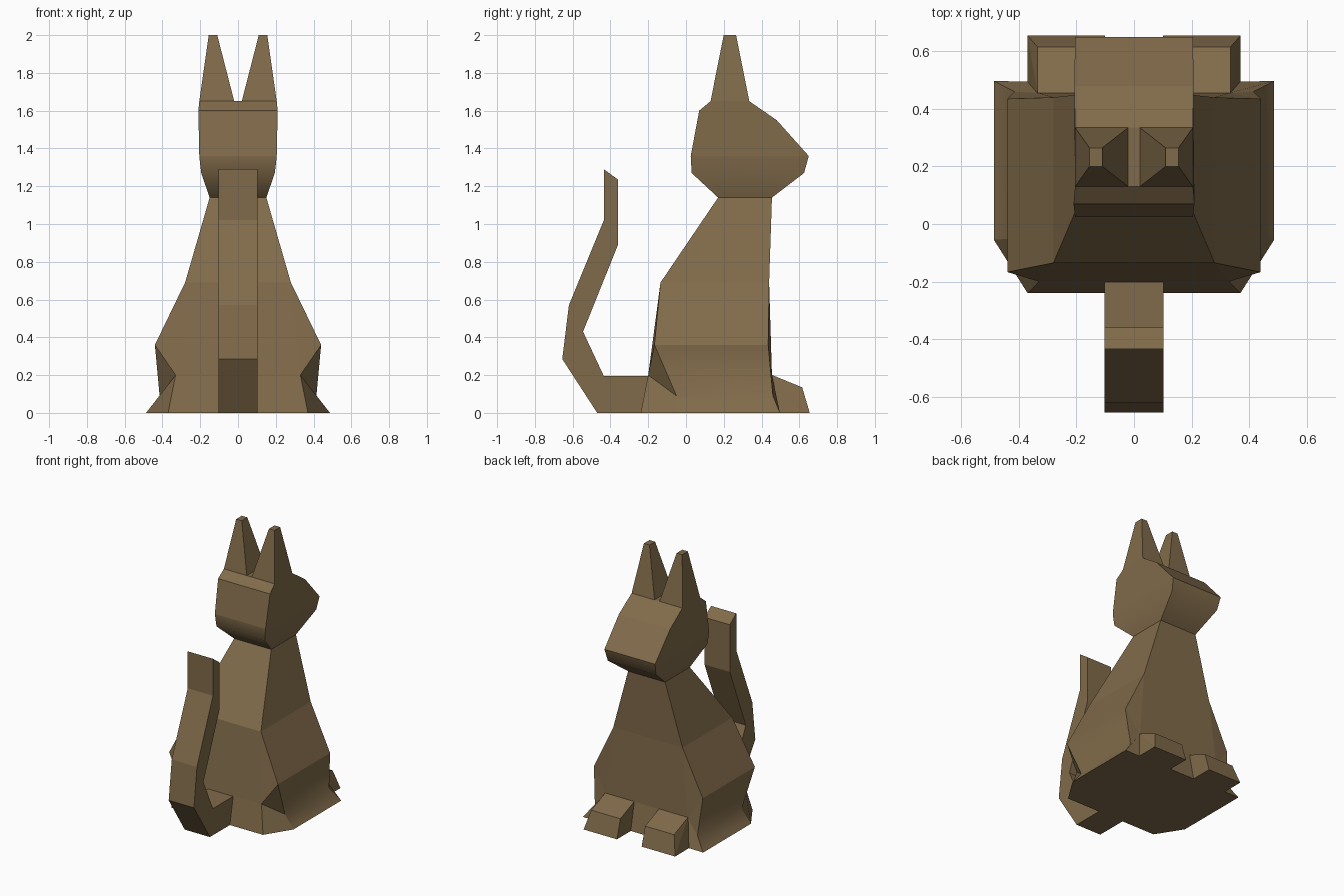
import bpy, bmesh

if "Cube" in bpy.data.objects:
    bpy.data.objects.remove(bpy.data.objects["Cube"])

fur = bpy.data.materials.new("brown")
fur.diffuse_color = (0.22, 0.147, 0.069, 1)
fur.use_nodes = True
fur.node_tree.nodes["Principled BSDF"].inputs["Base Color"].default_value = fur.diffuse_color


def finish(name, bm, soft_heights=()):
    """Make an object; edges are sharp except horizontal ones at the soft heights."""
    bmesh.ops.recalc_face_normals(bm, faces=bm.faces[:])
    for f in bm.faces:
        f.smooth = bool(soft_heights)
    for e in bm.edges:
        e.smooth = any(all(abs(v.co.z - h) < 0.001 for v in e.verts) for h in soft_heights)
    mesh = bpy.data.meshes.new(name)
    bm.to_mesh(mesh)
    bm.free()
    mesh.materials.append(fur)
    obj = bpy.data.objects.new(name, mesh)
    bpy.context.collection.objects.link(obj)
    return obj


def hull(name, points):
    bm = bmesh.new()
    for p in points:
        bm.verts.new(p)
    bmesh.ops.convex_hull(bm, input=bm.verts[:])
    bmesh.ops.dissolve_limit(bm, angle_limit=0.02, verts=bm.verts[:], edges=bm.edges[:])
    return finish(name, bm)


# Body and head: right half points, upper case = tail side, lower case = face side
P = {
    "D": (.37, -.24, 0), "E": (.487, -.055, 0), "C": (.33, -.20, .20),
    "B": (.415, -.05, .09), "A": (.44, -.167, .36), "S": (.28, -.135, .69),
    "N": (.15, .17, 1.14), "J": (.195, .03, 1.27), "K": (.205, .025, 1.36),
    "L": (.21, .07, 1.60), "T": (.205, .13, 1.65),
    "d": (.37, .495, 0), "e": (.487, .497, 0), "c": (.33, .455, .20),
    "b": (.415, .46, .09), "a": (.44, .435, .36), "s": (.28, .44, .69),
    "n": (.15, .455, 1.14), "j": (.195, .625, 1.27), "k": (.205, .65, 1.36),
    "l": (.207, .48, 1.55), "t": (.205, .335, 1.65),
}
bm = bmesh.new()
right = {k: bm.verts.new(p) for k, p in P.items()}
left = {k: bm.verts.new((-p[0], p[1], p[2])) for k, p in P.items()}
# side faces, mirrored
for face in ("DEBC CBA CAS ABba BEeb SAas abc acs cbed DdeE NSsn JNnj KJjk KkltTL").split():
    bm.faces.new([right[k] for k in face])
    bm.faces.new([left[k] for k in reversed(face)])
# strip joining the two sides over back, head, chest and underside
loop = "DCSNJKLTtlkjnscd"
for p, q in zip(loop, loop[1:] + loop[0]):
    bm.faces.new((right[p], right[q], left[q], left[p]))
finish("body_and_head", bm, (0.09, 1.27))

# Ears and front paws
for side, s in (("right", 1), ("left", -1)):
    hull(side + "_ear",
         [(s * x, y, 1.65) for x in (.02, .205) for y in (.13, .335)] +
         [(s * x, y, 2.0) for x in (.11, .155) for y in (.20, .265)])
    hull(side + "_paw",
         [(s * x, y, 0) for x in (.10, .37) for y in (.43, .655)] +
         [(s * x, y, z) for x in (.10, .335)
          for y, z in ((.43, .20), (.457, .20), (.615, .135))])

# Tail: side profile extruded across x
profile = [(-.21, 0), (-.47, 0), (-.655, .285), (-.62, .57), (-.435, 1.02), (-.435, 1.29),
           (-.36, 1.235), (-.36, .89), (-.545, .43), (-.435, .195), (-.18, .195)]
bm = bmesh.new()
cap = bm.faces.new([bm.verts.new((-.102, y, z)) for y, z in profile])
ext = bmesh.ops.extrude_face_region(bm, geom=[cap])
verts = [g for g in ext["geom"] if isinstance(g, bmesh.types.BMVert)]
bmesh.ops.translate(bm, verts=verts, vec=(.204, 0, 0))
finish("tail", bm)
